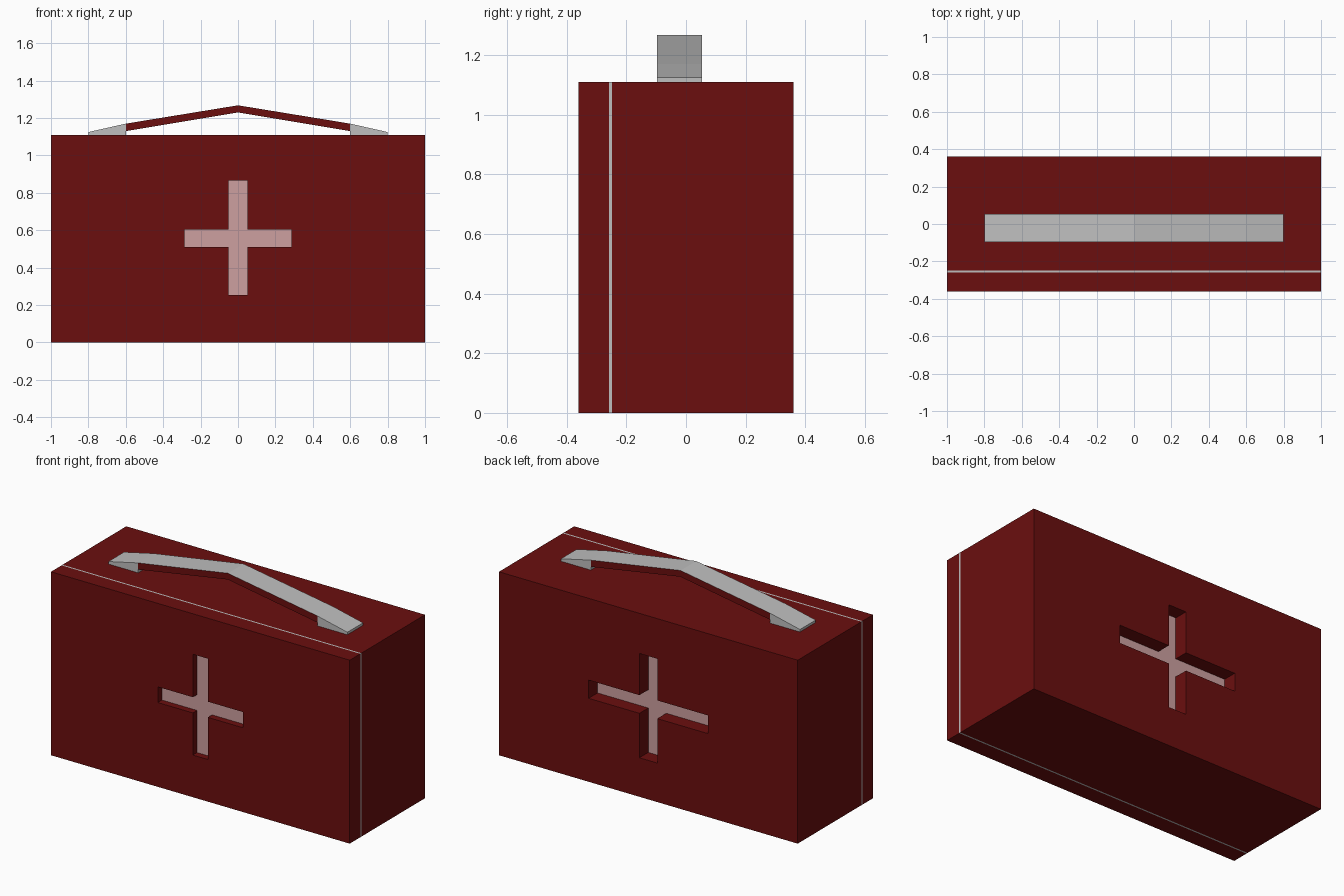
import bpy
import bmesh
from mathutils import Vector

if "Cube" in bpy.data.objects:
    bpy.data.objects.remove(bpy.data.objects["Cube"], do_unlink=True)


def make_material(name, color):
    mat = bpy.data.materials.new(name)
    mat.use_nodes = True
    mat.diffuse_color = (*color, 1)
    mat.node_tree.nodes["Principled BSDF"].inputs["Base Color"].default_value = (*color, 1)
    return mat


RED = make_material("dark red", (0.145, 0.0045, 0.0045))
GREY = make_material("light grey", (0.52, 0.52, 0.52))
PINK = make_material("pale pink", (0.61, 0.35, 0.35))


def finish(bm, name, materials):
    bmesh.ops.recalc_face_normals(bm, faces=bm.faces)
    mesh = bpy.data.meshes.new(name)
    bm.to_mesh(mesh)
    bm.free()
    for mat in materials:
        mesh.materials.append(mat)
    obj = bpy.data.objects.new(name, mesh)
    bpy.context.collection.objects.link(obj)
    return obj


def prism(profile, y0, y1):
    """Extrude an x-z outline along y."""
    bm = bmesh.new()
    face = bm.faces.new([bm.verts.new((x, y0, z)) for x, z in profile])
    extruded = bmesh.ops.extrude_face_region(bm, geom=[face])["geom"]
    verts = [v for v in extruded if isinstance(v, bmesh.types.BMVert)]
    bmesh.ops.translate(bm, verts=verts, vec=(0, y1 - y0, 0))
    bmesh.ops.recalc_face_normals(bm, faces=bm.faces)
    return bm


def cross_outline(arm, half, low, high, bottom, top):
    right = [(half, bottom), (half, low), (arm, low), (arm, high), (half, high), (half, top)]
    return right + [(-x, z) for x, z in reversed(right)]


HALF_DEPTH, HEIGHT = 0.36, 1.11
SEAM_Y, SEAM_WIDTH = -0.254, 0.01
PLATE = 0.006

# Case with a thin seam band running around it
bm = prism([(-1, 0), (1, 0), (1, HEIGHT), (-1, HEIGHT)], -HALF_DEPTH, HALF_DEPTH)
for side in (-0.5, 0.5):
    bmesh.ops.bisect_plane(bm, geom=bm.verts[:] + bm.edges[:] + bm.faces[:],
                           plane_co=Vector((0, SEAM_Y + side * SEAM_WIDTH, 0)),
                           plane_no=Vector((0, 1, 0)))
for f in bm.faces:
    f.material_index = int(abs(f.calc_center_median().y - SEAM_Y) < SEAM_WIDTH / 2)
case = finish(bm, "case", [RED, GREY])

# Recessed crosses on both large sides, each with a pale floor plate
crosses = {
    "front": (-1, 0.04, cross_outline(0.285, 0.05, 0.51, 0.605, 0.255, 0.865)),
    "back": (1, 0.085, cross_outline(0.4, 0.06, 0.505, 0.615, 0.236, 0.867)),
}
for label, (sign, depth, outline) in crosses.items():
    floor = sign * (HALF_DEPTH - depth)
    base = floor - sign * PLATE
    cutter = finish(prism(outline, base, sign * (HALF_DEPTH + 0.1)), label + "_cutter", [RED])
    cutter.hide_render = True
    cut = case.modifiers.new(label + "_recess", "BOOLEAN")
    cut.operation = "DIFFERENCE"
    cut.solver = "EXACT"
    cut.object = cutter
    bpy.context.view_layer.objects.active = case
    bpy.ops.object.modifier_apply(modifier=cut.name)
    bpy.data.objects.remove(cutter, do_unlink=True)
    finish(prism(outline, base, floor), label + "_cross", [PINK])

# Bent carrying handle: grey on top, red on the sides and underneath
HANDLE = (-0.097, 0.053)
bm = prism([(-0.6, 1.13), (0, 1.23), (0.6, 1.13), (0.6, 1.17), (0, 1.268), (-0.6, 1.17)], *HANDLE)
for f in bm.faces:
    f.material_index = int(f.normal.z > 0.5)
finish(bm, "handle_grip", [RED, GREY])

# Wedge mounts at the handle ends
for name, s in (("left_handle_mount", 1), ("right_handle_mount", -1)):
    wedge = [(s * 0.8, HEIGHT), (s * 0.8, 1.125), (s * 0.6, 1.17), (s * 0.6, HEIGHT)]
    finish(prism(wedge, *HANDLE), name, [GREY])
